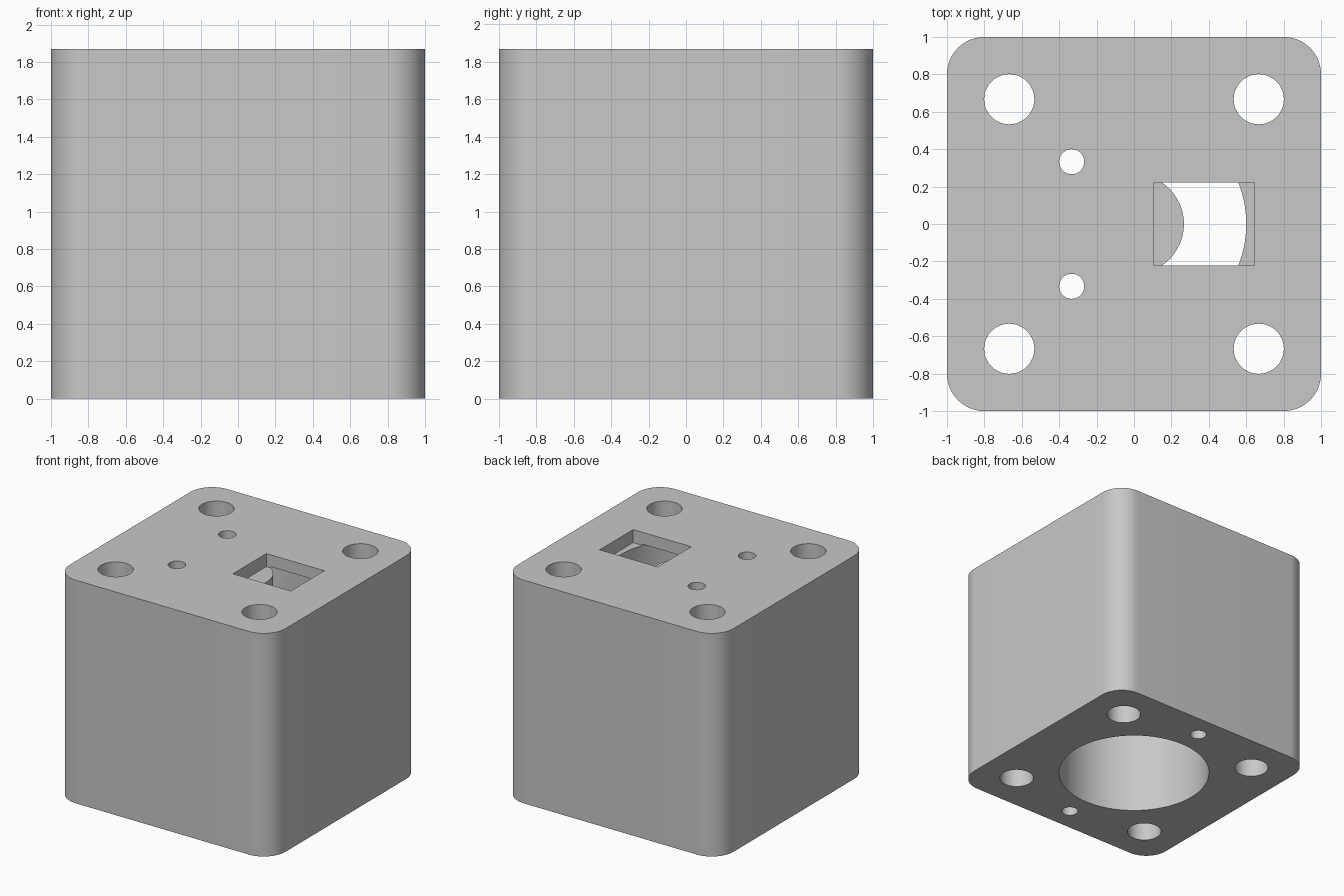
import bpy
import bmesh
from math import radians

cube = bpy.data.objects.get("Cube")
if cube:
    bpy.data.objects.remove(cube, do_unlink=True)

HEIGHT = 1.87
CAP = 0.1
CORNER = 0.2

grey = bpy.data.materials.new("light grey")
grey.use_nodes = True
colour = (0.58, 0.58, 0.58, 1)
grey.diffuse_color = colour
grey.node_tree.nodes["Principled BSDF"].inputs["Base Color"].default_value = colour


def add_object(name, bm):
    mesh = bpy.data.meshes.new(name)
    bm.to_mesh(mesh)
    bm.free()
    obj = bpy.data.objects.new(name, mesh)
    bpy.context.collection.objects.link(obj)
    mesh.materials.append(grey)
    return obj


def box(name, low, high, corner=0):
    bm = bmesh.new()
    bmesh.ops.create_cube(bm, size=1)
    for v in bm.verts:
        v.co = [h if c > 0 else l for c, l, h in zip(v.co, low, high)]
    if corner:
        upright = [e for e in bm.edges
                   if abs(e.verts[0].co.z - e.verts[1].co.z) > 0.1]
        bmesh.ops.bevel(bm, geom=upright, offset=corner, segments=16,
                        profile=0.5, affect='EDGES')
    return add_object(name, bm)


def cylinder(name, x, y, radius, bottom, top, sides=64):
    bm = bmesh.new()
    bmesh.ops.create_cone(bm, cap_ends=True, segments=sides, radius1=radius,
                          radius2=radius, depth=top - bottom)
    bmesh.ops.translate(bm, verts=bm.verts, vec=(x, y, (top + bottom) / 2))
    return add_object(name, bm)


def combine(target, tool, operation):
    mod = target.modifiers.new(tool.name, 'BOOLEAN')
    mod.operation = operation
    mod.solver = 'EXACT'
    mod.object = tool
    bpy.context.view_layer.objects.active = target
    bpy.ops.object.modifier_apply(modifier=mod.name)
    bpy.data.objects.remove(tool, do_unlink=True)


# Rounded block
body = box("housing_block", (-1, -1, 0), (1, 1, HEIGHT), CORNER)

# Wide bore from below with a central post hanging from the cap
combine(body, cylinder("bore", 0, 0, 0.6, -0.1, HEIGHT - CAP, 128), 'DIFFERENCE')
combine(body, cylinder("post", 0, 0, 0.267, 0.9, HEIGHT - CAP / 2, 96), 'UNION')

# Rectangular window through the cap
combine(body, box("window", (0.107, -0.222, HEIGHT - CAP - 0.01),
                  (0.645, 0.222, HEIGHT + 0.1)), 'DIFFERENCE')

for side in (-1, 1):
    # Corner bolt holes
    for x in (-0.667, 0.667):
        combine(body, cylinder("bolt_hole", x, side * 0.667, 0.134,
                               -0.1, HEIGHT + 0.1), 'DIFFERENCE')
    # Small wire holes in the cap
    combine(body, cylinder("wire_hole", -0.333, side * 0.333, 0.067,
                           HEIGHT - 0.3, HEIGHT + 0.1, 48), 'DIFFERENCE')
    # Blind screw holes in the underside
    combine(body, cylinder("screw_hole", 0, side * 0.8, 0.065,
                           -0.1, 0.67, 48), 'DIFFERENCE')

# Smooth curved walls, crisp edges
bpy.ops.object.select_all(action='DESELECT')
body.select_set(True)
bpy.context.view_layer.objects.active = body
bpy.ops.object.shade_smooth_by_angle(angle=radians(30))
